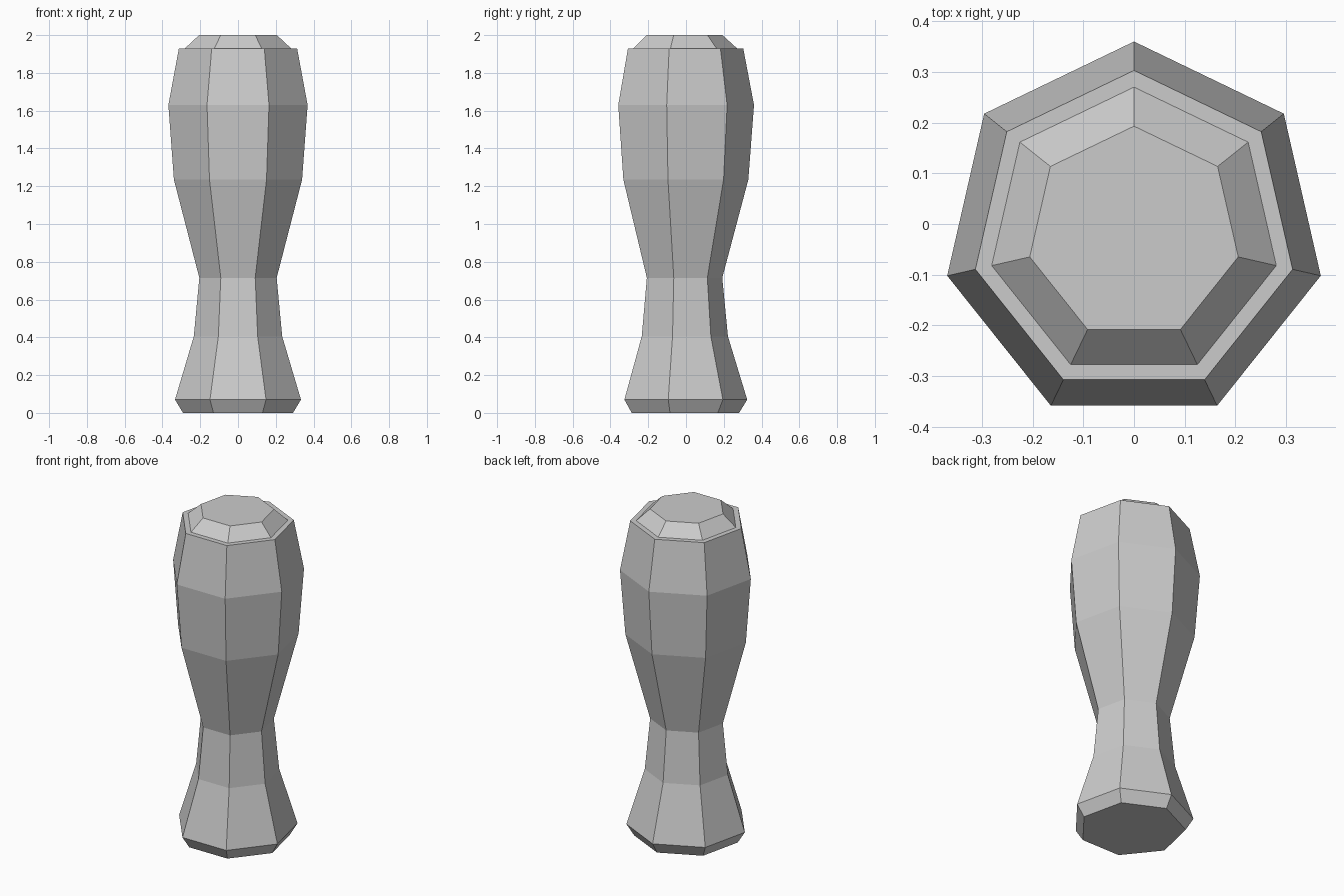
import bpy, bmesh, math

cube = bpy.data.objects.get("Cube")
if cube:
    bpy.data.objects.remove(cube, do_unlink=True)

SIDES = 7
CENTRE_Y = -0.018

grey = bpy.data.materials.new("light_grey")
grey.use_nodes = True
colour = (0.6, 0.6, 0.6, 1)
grey.diffuse_color = colour
grey.node_tree.nodes["Principled BSDF"].inputs["Base Color"].default_value = colour


def ring(bm, radius, z):
    """Heptagon with one corner pointing to the back."""
    angles = [math.pi / 2 + math.tau * i / SIDES for i in range(SIDES)]
    return [bm.verts.new((radius * math.cos(a), CENTRE_Y + radius * math.sin(a), z))
            for a in angles]


def lathe(name, profile):
    """Closed faceted solid through (radius, height) rings."""
    bm = bmesh.new()
    rings = [ring(bm, r, z) for r, z in profile]
    for low, high in zip(rings, rings[1:]):
        for i in range(SIDES):
            j = (i + 1) % SIDES
            bm.faces.new((low[i], low[j], high[j], high[i]))
    bm.faces.new(rings[0][::-1])
    bm.faces.new(rings[-1])
    bmesh.ops.recalc_face_normals(bm, faces=bm.faces)
    mesh = bpy.data.meshes.new(name)
    bm.to_mesh(mesh)
    bm.free()
    mesh.materials.append(grey)
    obj = bpy.data.objects.new(name, mesh)
    bpy.context.collection.objects.link(obj)


# Chamfered foot, narrow waist, swelling grip, flat rim and raised cap
lathe("handle", [
    (0.299, 0), (0.342, 0.07), (0.24, 0.405), (0.21, 0.715),
    (0.348, 1.235), (0.378, 1.63), (0.321, 1.93),
    (0.288, 1.93), (0.211, 2.0),
])
